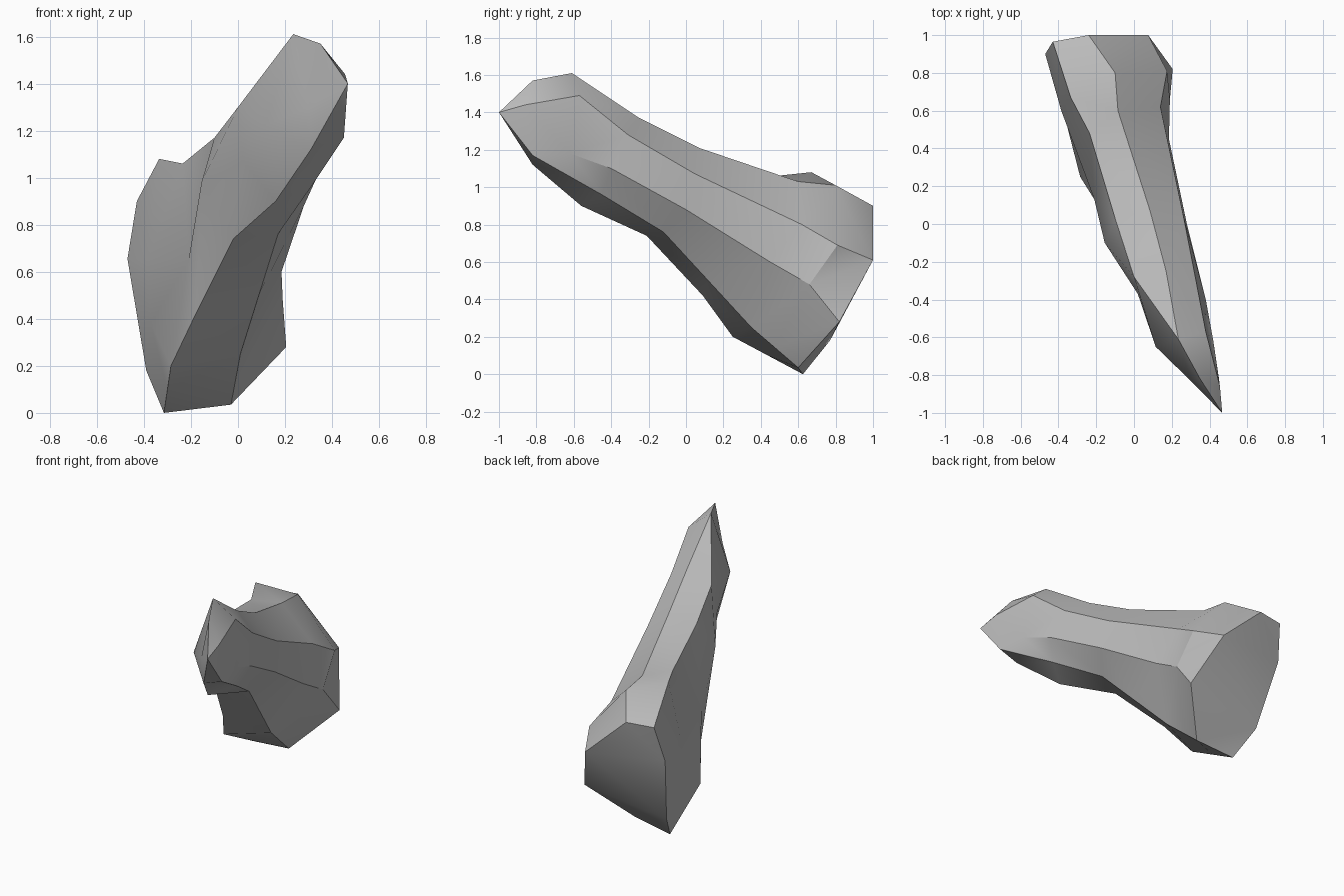
import bpy
import bmesh
import math
from mathutils import Vector

# Remove the default cube only
default = bpy.data.objects.get("Cube")
if default:
    bpy.data.objects.remove(default, do_unlink=True)


def strand(*points):
    return [Vector(p) for p in points]


def insert_midpoint(points, index):
    """Split the span before the given station, so strands share a station count."""
    points.insert(index, points[index - 1].lerp(points[index], 0.5))


# Lengthwise ridges, each running from the broad back end to the raised tip
upper_left = strand((.075, 1, .61), (.175, .81, .69), (.14, .62, .8), (.26, .05, 1.07),
                    (.33, -.31, 1.28), (.38, -.57, 1.49), (.455, -.86, 1.44))
crest = strand((-.24, 1, .9), (-.1, .8, 1.01), (-.085, .6, 1.03), (.085, .07, 1.21),
               (.17, -.25, 1.37), (.235, -.61, 1.61), (.35, -.82, 1.57))
upper_right = strand((-.43, .965, .9), (-.335, .67, 1.08), (-.235, .48, 1.06),
                     (-.1, .03, 1.17), (0, -.28, 1.3))
side_right = strand((-.47, .9, .655), (-.385, .6, .65), (-.21, .13, .65), (-.155, -.1, .98),
                    (.02, -.37, 1.07), (.115, -.65, 1.22), (.3, -.83, 1.3))
lower_right = strand((-.39, .77, .18), (-.37, .58, .38))
keel_right = strand((-.315, .625, 0), (-.285, .25, .2), (-.18, .09, .42),
                    (-.02, -.21, .74), (.16, -.56, .9), (.31, -.82, 1.12))
keel_left = strand((-.03, .6, .035), (.01, .35, .25), (.17, -.12, .76),
                   (.31, -.45, .96), (.45, -.82, 1.17))
lower_left = strand((.205, .82, .28), (.19, .66, .48), (.185, .45, .6), (.28, 0, .88),
                    (.38, -.4, 1.1), (.42, -.62, 1.18))
tip = Vector((.467, -1, 1.4))

# Even out the keels, and let neighbouring ridges flow together
insert_midpoint(keel_right, 1)
insert_midpoint(keel_left, 1)
insert_midpoint(keel_left, 3)
upper_right += crest[5:]
lower_right += keel_right[2:]
lower_left += keel_left[6:]

ridges = [upper_left, crest, upper_right, side_right,
          lower_right, keel_right, keel_left, lower_left]

# Skin the ridges into one closed rock
bm = bmesh.new()
rows = [[bm.verts.new(p) for p in ridge] for ridge in ridges]
point = bm.verts.new(tip)
for row, following in zip(rows, rows[1:] + rows[:1]):
    for i in range(len(row) - 1):
        bm.faces.new((row[i], following[i], following[i + 1], row[i + 1]))
    bm.faces.new((row[-1], following[-1], point))
bm.faces.new([row[0] for row in rows])

# Weld the merged ridges and settle the skin into clean triangles
bmesh.ops.remove_doubles(bm, verts=bm.verts[:], dist=0.001)
bmesh.ops.dissolve_degenerate(bm, edges=bm.edges[:], dist=0.001)
bmesh.ops.triangulate(bm, faces=bm.faces[:], quad_method='SHORT_EDGE')
bmesh.ops.recalc_face_normals(bm, faces=bm.faces[:])

mesh = bpy.data.meshes.new("leaning_rock")
bm.to_mesh(mesh)
bm.free()
rock = bpy.data.objects.new("leaning_rock", mesh)
bpy.context.collection.objects.link(rock)

# Plain stone colour
stone = bpy.data.materials.new("stone_grey")
stone.use_nodes = True
colour = (0.5, 0.5, 0.5, 1)
stone.diffuse_color = colour
stone.node_tree.nodes["Principled BSDF"].inputs["Base Color"].default_value = colour
mesh.materials.append(stone)

# Soft facets with crisp ridges
bpy.ops.object.select_all(action='DESELECT')
rock.select_set(True)
bpy.context.view_layer.objects.active = rock
bpy.ops.object.shade_smooth_by_angle(angle=math.radians(30))
